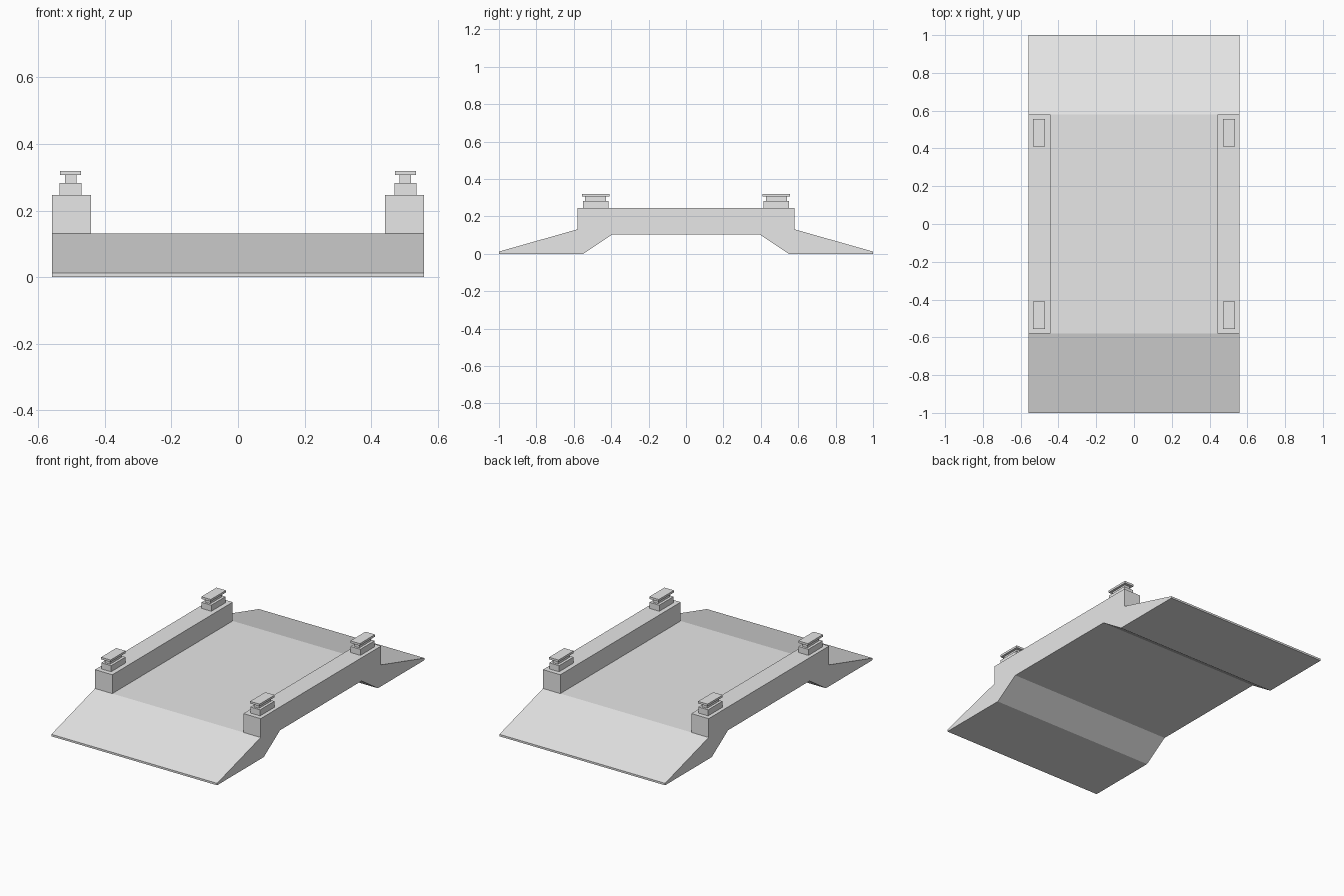
import bpy
import bmesh
from mathutils import Matrix, Vector

default_cube = bpy.data.objects.get("Cube")
if default_cube:
    bpy.data.objects.remove(default_cube, do_unlink=True)

GREY = (0.8, 0.8, 0.8, 1.0)
grey = bpy.data.materials.new("light_grey")
grey.use_nodes = True
grey.diffuse_color = GREY
grey.node_tree.nodes["Principled BSDF"].inputs["Base Color"].default_value = GREY

HALF_WIDTH = 0.559
DECK_TOP = 0.131
CURB_TOP = 0.246


def finish(name, bm):
    bmesh.ops.recalc_face_normals(bm, faces=bm.faces)
    mesh = bpy.data.meshes.new(name)
    bm.to_mesh(mesh)
    bm.free()
    mesh.materials.append(grey)
    obj = bpy.data.objects.new(name, mesh)
    bpy.context.collection.objects.link(obj)
    return obj


def add_box(bm, center, size):
    matrix = Matrix.Translation(center) @ Matrix.Diagonal((*size, 1))
    bmesh.ops.create_cube(bm, size=1, matrix=matrix)


# Deck with two ramps: mirrored side profile extruded across the width
half_profile = [(0.58, DECK_TOP), (1.0, 0.012), (1.0, 0.0), (0.55, 0.0), (0.393, 0.104)]
profile = half_profile + [(-y, z) for y, z in reversed(half_profile)]
bm = bmesh.new()
side = bm.faces.new([bm.verts.new((-HALF_WIDTH, y, z)) for y, z in profile])
extruded = bmesh.ops.extrude_face_region(bm, geom=[side])["geom"]
bmesh.ops.translate(bm, vec=Vector((2 * HALF_WIDTH, 0, 0)),
                    verts=[v for v in extruded if isinstance(v, bmesh.types.BMVert)])
finish("ramp_deck", bm)

# Stacked post parts: width, length, bottom, top
post_parts = [
    (0.066, 0.138, CURB_TOP, 0.283),
    (0.034, 0.112, 0.283, 0.306),
    (0.064, 0.146, 0.306, 0.319),
]

for side_name, sx in (("left", 1), ("right", -1)):
    # Raised curb along the deck edge
    bm = bmesh.new()
    add_box(bm, (sx * 0.5005, 0, (DECK_TOP + CURB_TOP) / 2),
            (0.117, 1.16, CURB_TOP - DECK_TOP))
    finish(side_name + "_curb", bm)

    # Flanged post near each end of the curb
    for end_name, sy in (("front", -1), ("back", 1)):
        bm = bmesh.new()
        for width, length, low, high in post_parts:
            add_box(bm, (sx * 0.503, sy * 0.483, (low + high) / 2),
                    (width, length, high - low))
        finish(f"{end_name}_{side_name}_post", bm)
